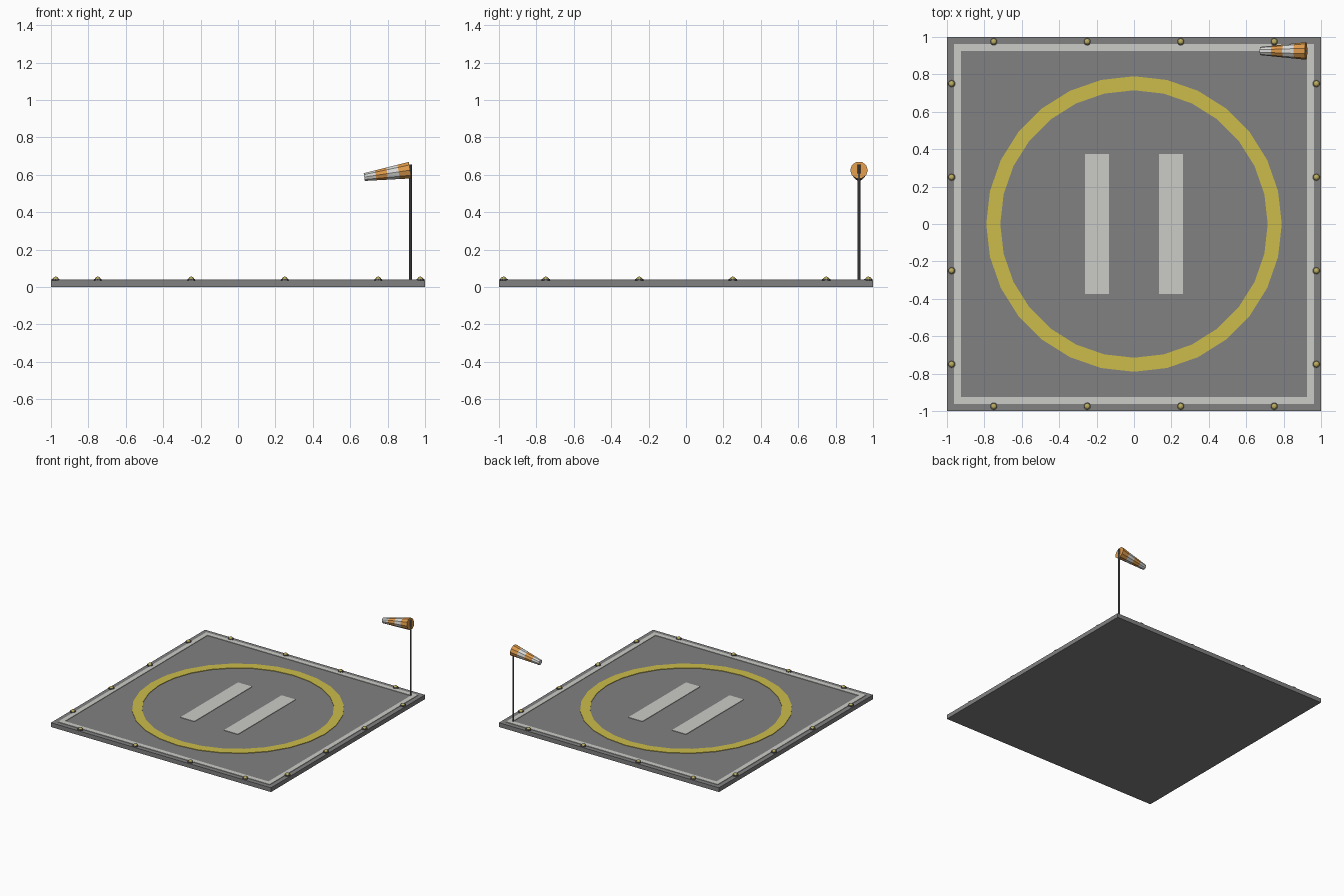
import bpy, bmesh
from math import pi, cos, sin, sqrt
from mathutils import Vector, Matrix

cube = bpy.data.objects.get("Cube")
if cube:
    bpy.data.objects.remove(cube, do_unlink=True)


def material(name, r, g, b):
    m = bpy.data.materials.new(name)
    m.use_nodes = True
    m.diffuse_color = (r, g, b, 1)
    m.node_tree.nodes["Principled BSDF"].inputs["Base Color"].default_value = (r, g, b, 1)
    return m


concrete = material("concrete grey", 0.22, 0.22, 0.225)
paint_white = material("paint white", 0.6, 0.6, 0.57)
paint_yellow = material("paint yellow", 0.6, 0.5, 0.07)
metal = material("dark metal", 0.12, 0.12, 0.125)
lamp = material("lamp yellow", 0.5, 0.42, 0.12)
orange = material("sock orange", 0.72, 0.32, 0.07)
sock_white = material("sock white", 0.68, 0.68, 0.66)

TOP = 0.035      # deck height
PAINT = 0.004    # paint thickness


def finish(name, bm, *mats):
    bmesh.ops.recalc_face_normals(bm, faces=bm.faces)
    mesh = bpy.data.meshes.new(name)
    bm.to_mesh(mesh)
    bm.free()
    for m in mats:
        mesh.materials.append(m)
    ob = bpy.data.objects.new(name, mesh)
    bpy.context.collection.objects.link(ob)
    return ob


def box(name, mat, x, y, z, sx, sy, sz):
    bm = bmesh.new()
    bmesh.ops.create_cube(bm, size=1, matrix=Matrix.Translation((x, y, z + sz / 2))
                          @ Matrix.Diagonal((sx, sy, sz, 1)))
    return finish(name, bm, mat)


def painted_ring(name, mat, sides, outer, inner, turn=0):
    """Flat raised band with a polygonal outline."""
    bm = bmesh.new()
    loops = []
    for r, z in ((outer, TOP), (outer, TOP + PAINT), (inner, TOP + PAINT), (inner, TOP)):
        loops.append([bm.verts.new((r * cos(turn + 2 * pi * i / sides),
                                    r * sin(turn + 2 * pi * i / sides), z))
                      for i in range(sides)])
    for k in range(4):
        a, b = loops[k], loops[(k + 1) % 4]
        for i in range(sides):
            j = (i + 1) % sides
            bm.faces.new((a[i], a[j], b[j], b[i]))
    return finish(name, bm, mat)


# Deck and painted markings
box("deck", concrete, 0, 0, 0, 2, 2, TOP)
painted_ring("border_line", paint_white, 4, 0.963 * sqrt(2), 0.925 * sqrt(2), pi / 4)
painted_ring("landing_circle", paint_yellow, 28, 0.79, 0.715)
for side, label in ((-1, "right"), (1, "left")):
    box("touchdown_bar_" + label, paint_white, side * 0.198, 0, TOP, 0.128, 0.748, PAINT)

# Edge lights: a low collar with a domed lens
spots = []
for t in (-0.75, -0.25, 0.25, 0.75):
    for s in (-0.975, 0.975):
        spots += [(t, s), (s, t)]
for n, (x, y) in enumerate(spots, 1):
    bm = bmesh.new()
    bmesh.ops.create_cone(bm, cap_ends=True, segments=10, radius1=0.022, radius2=0.022,
                          depth=0.008, matrix=Matrix.Translation((x, y, TOP + 0.004)))
    collar = set(bm.faces)
    bmesh.ops.create_uvsphere(bm, u_segments=10, v_segments=6, radius=0.018,
                              matrix=Matrix.Translation((x, y, TOP + 0.003)))
    for f in bm.faces:
        f.material_index = 0 if f in collar else 1
    low = [v for v in bm.verts if v.co.z < TOP - 0.001]
    bmesh.ops.delete(bm, geom=low, context='VERTS')
    finish(f"edge_light_{n}", bm, metal, lamp)

# Windsock pole
bm = bmesh.new()
bmesh.ops.create_cone(bm, cap_ends=True, segments=8, radius1=0.007, radius2=0.007,
                      depth=0.62, matrix=Matrix.Translation((0.922, 0.925, TOP + 0.31)))
finish("windsock_pole", bm, metal)

# Windsock: tapered banded tube drooping towards the tail
mouth, tail = Vector((0.92, 0.925, 0.625)), Vector((0.675, 0.925, 0.588))
frame = (tail - mouth).to_track_quat('Z', 'Y')
SIDES, BANDS = 10, 4
bm = bmesh.new()
rings = []
for k in range(BANDS + 1):
    t = k / BANDS
    r = 0.047 + (0.022 - 0.047) * t
    rings.append([bm.verts.new(mouth.lerp(tail, t) + frame @ Vector(
        (r * cos(2 * pi * i / SIDES), r * sin(2 * pi * i / SIDES), 0)))
        for i in range(SIDES)])
for k in range(BANDS):
    for i in range(SIDES):
        j = (i + 1) % SIDES
        f = bm.faces.new((rings[k][i], rings[k][j], rings[k + 1][j], rings[k + 1][i]))
        f.material_index = k % 2
bm.faces.new(rings[0]).material_index = 0
bm.faces.new(rings[-1]).material_index = 1
finish("windsock", bm, orange, sock_white)
